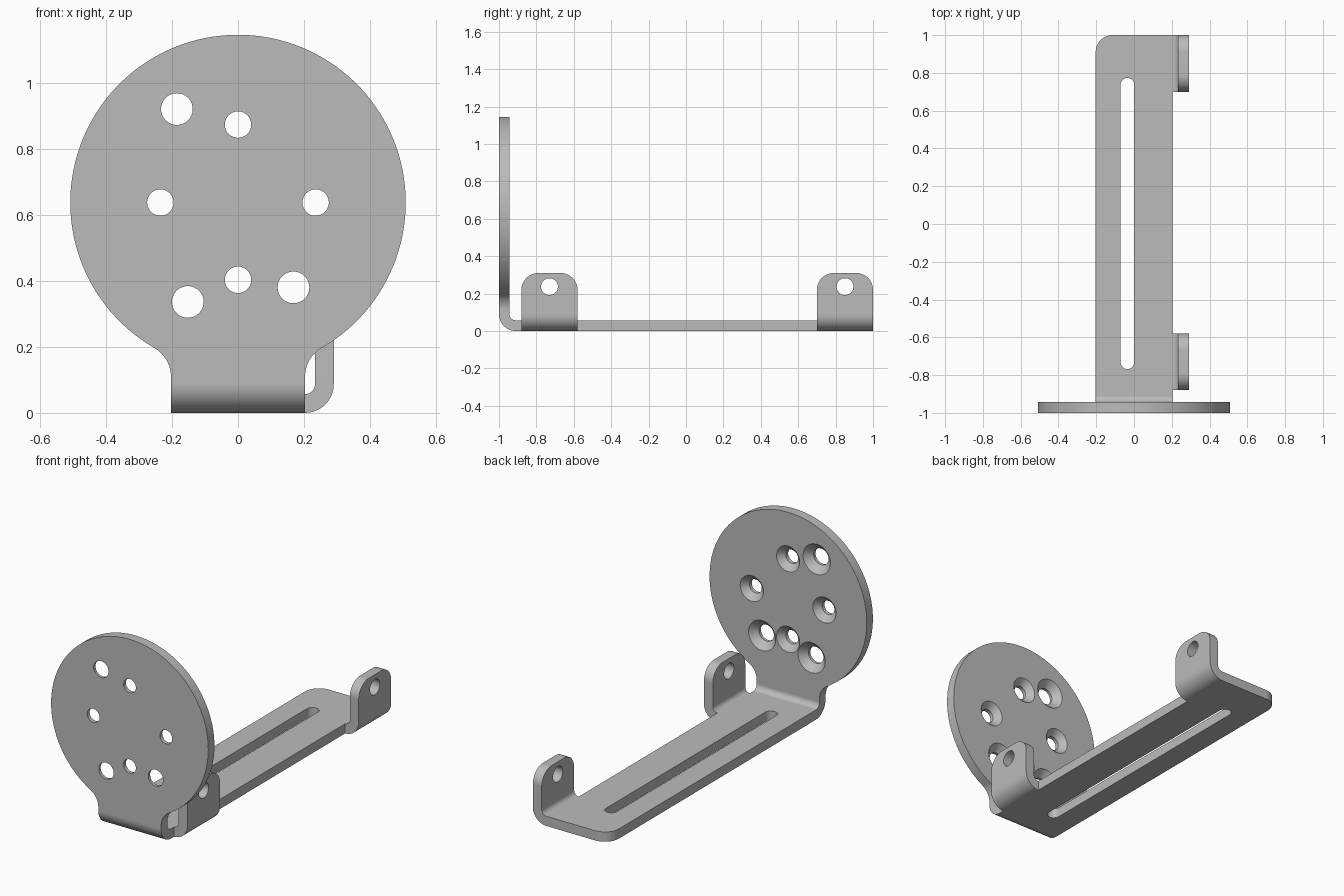
import bpy
import bmesh
from math import cos, sin, pi, atan2, sqrt
from mathutils import Vector

if "Cube" in bpy.data.objects:
    bpy.data.objects.remove(bpy.data.objects["Cube"])

T = 0.057            # sheet thickness
BEND = 0.09          # outer bend radius
HALF = 0.203         # half width of the base strip
DISC_Z, DISC_R = 0.637, 0.508
TABS = [(-0.88, -0.58), (0.70, 1.0)]
TAB_X = HALF + BEND - 0.003
TAB_TOP = 0.31


def arc(cx, cy, r, a0, a1, n):
    return [(cx + r * cos(a0 + (a1 - a0) * i / n),
             cy + r * sin(a0 + (a1 - a0) * i / n)) for i in range(n + 1)]


def rounded(corners, n=12):
    """Outline from (x, y, radius) corners, right angles only when rounded."""
    out = []
    for i, (x, y, r) in enumerate(corners):
        p = Vector((x, y))
        if r == 0:
            out.append((x, y))
            continue
        before = (Vector(corners[i - 1][:2]) - p).normalized()
        after = (Vector(corners[(i + 1) % len(corners)][:2]) - p).normalized()
        centre = p + (before + after) * r
        for k in range(n + 1):
            a = pi / 2 * k / n
            out.append(tuple(centre - after * r * cos(a) - before * r * sin(a)))
    return out


def place(axis, u, v, w):
    return {"x": (w, u, v), "y": (u, w, v), "z": (u, v, w)}[axis]


def loft(bm, axis, rings):
    """Closed solid through rings of (outline, position along axis)."""
    loops = [[bm.verts.new(place(axis, u, v, w)) for u, v in pts] for pts, w in rings]
    for a, b in zip(loops, loops[1:]):
        for i in range(len(a)):
            j = (i + 1) % len(a)
            bm.faces.new((a[i], a[j], b[j], b[i]))
    bm.faces.new(loops[0][::-1])
    bm.faces.new(loops[-1])


def prism(bm, axis, pts, lo, hi):
    loft(bm, axis, [(pts, lo), (pts, hi)])


def circle(cx, cy, r, n=40):
    return arc(cx, cy, r, 0, 2 * pi, n)[:-1]


def finish(bm, name):
    bmesh.ops.recalc_face_normals(bm, faces=bm.faces[:])
    mesh = bpy.data.meshes.new(name)
    bm.to_mesh(mesh)
    bm.free()
    obj = bpy.data.objects.new(name, mesh)
    bpy.context.collection.objects.link(obj)
    return obj


bm = bmesh.new()

# Base strip, with one rounded rear corner and points where the tabs join
side = [(HALF, y, 0) for tab in TABS for y in tab]
prism(bm, "z", rounded([(-HALF, -1 + BEND, 0), (HALF, -1 + BEND, 0)]
                       + side + [(-HALF, 1, BEND)]), 0, T)

# Front bend
prism(bm, "x", rounded([(-1, BEND, 0), (-1, 0, BEND), (-1 + BEND, 0, 0),
                        (-1 + BEND, T, 0), (-1 + T, T, BEND - T),
                        (-1 + T, BEND, 0)]), -HALF, HALF)

# Round plate with a filleted neck
fillet = 0.1
fx = HALF + fillet
fz = DISC_Z - sqrt((DISC_R + fillet) ** 2 - fx ** 2)
tilt = atan2(DISC_Z - fz, fx)
right = arc(fx, fz, fillet, pi, pi - tilt, 10)
rim = arc(0, DISC_Z, DISC_R, -tilt, pi + tilt, 110)
left = [(-x, z) for x, z in right[::-1]]
prism(bm, "y", [(-HALF, BEND), (HALF, BEND)] + right + rim[1:-1] + left, -1, -1 + T)

# Side tabs and their bends
for y0, y1 in TABS:
    r = TAB_X - HALF
    prism(bm, "y", rounded([(HALF, 0, 0), (TAB_X, 0, r), (TAB_X, BEND, 0),
                            (TAB_X - T, BEND, 0), (TAB_X - T, T, r - T),
                            (HALF, T, 0)]), y0, y1)
    prism(bm, "x", rounded([(y0, BEND, 0), (y1, BEND, 0), (y1, TAB_TOP, BEND),
                            (y0, TAB_TOP, BEND)]), TAB_X - T, TAB_X)

# Weld the pieces into one folded sheet: drop touching end faces, merge points
faces = [(f, f.calc_center_median()) for f in bm.faces]
touching = {f for f, c in faces for g, d in faces
            if f is not g and (c - d).length < 1e-4}
bmesh.ops.delete(bm, geom=list(touching), context="FACES")
bmesh.ops.remove_doubles(bm, verts=bm.verts[:], dist=1e-4)
bracket = finish(bm, "folded_bracket")

# Cutter: countersunk plate holes, base slot and tab holes
cut = bmesh.new()
SMALL, LARGE = (0.040, 0.075), (0.048, 0.088)
HOLES = [(0, 0.873, SMALL), (0, 0.403, SMALL), (-0.235, DISC_Z, SMALL),
         (0.235, DISC_Z, SMALL), (-0.185, 0.92, LARGE),
         (0.168, 0.38, LARGE), (-0.152, 0.336, LARGE)]
for x, z, (r, sink) in HOLES:
    depth, extra = sink - r, 0.02
    back = -1 + T
    loft(cut, "y", [(circle(x, z, r), -1.05), (circle(x, z, r), back - depth),
                    (circle(x, z, sink + extra), back + extra)])
slot_x, slot_r = -0.035, 0.036
prism(cut, "z", arc(slot_x, 0.737, slot_r, 0, pi, 16)
      + arc(slot_x, -0.732, slot_r, pi, 2 * pi, 16), -0.05, T + 0.05)
for y0, y1 in TABS:
    prism(cut, "x", circle((y0 + y1) / 2, 0.237, 0.045), TAB_X - T - 0.03, TAB_X + 0.03)
cutter = finish(cut, "hole_cutter")
cutter.hide_render = True

bpy.ops.object.select_all(action="DESELECT")
bpy.context.view_layer.objects.active = bracket
bracket.select_set(True)
mod = bracket.modifiers.new("holes", "BOOLEAN")
mod.operation, mod.solver, mod.object = "DIFFERENCE", "EXACT", cutter
bpy.ops.object.modifier_apply(modifier=mod.name)
bpy.data.objects.remove(cutter)

# Grey metal, smooth bends and crisp edges
grey = bpy.data.materials.new("grey_metal")
grey.use_nodes = True
colour = (0.5, 0.5, 0.5, 1)
grey.diffuse_color = colour
grey.node_tree.nodes["Principled BSDF"].inputs["Base Color"].default_value = colour
bracket.data.materials.clear()
bracket.data.materials.append(grey)
bpy.ops.object.shade_smooth_by_angle(angle=pi / 6)
weighted = bracket.modifiers.new("flat_face_normals", "WEIGHTED_NORMAL")
weighted.keep_sharp = True
